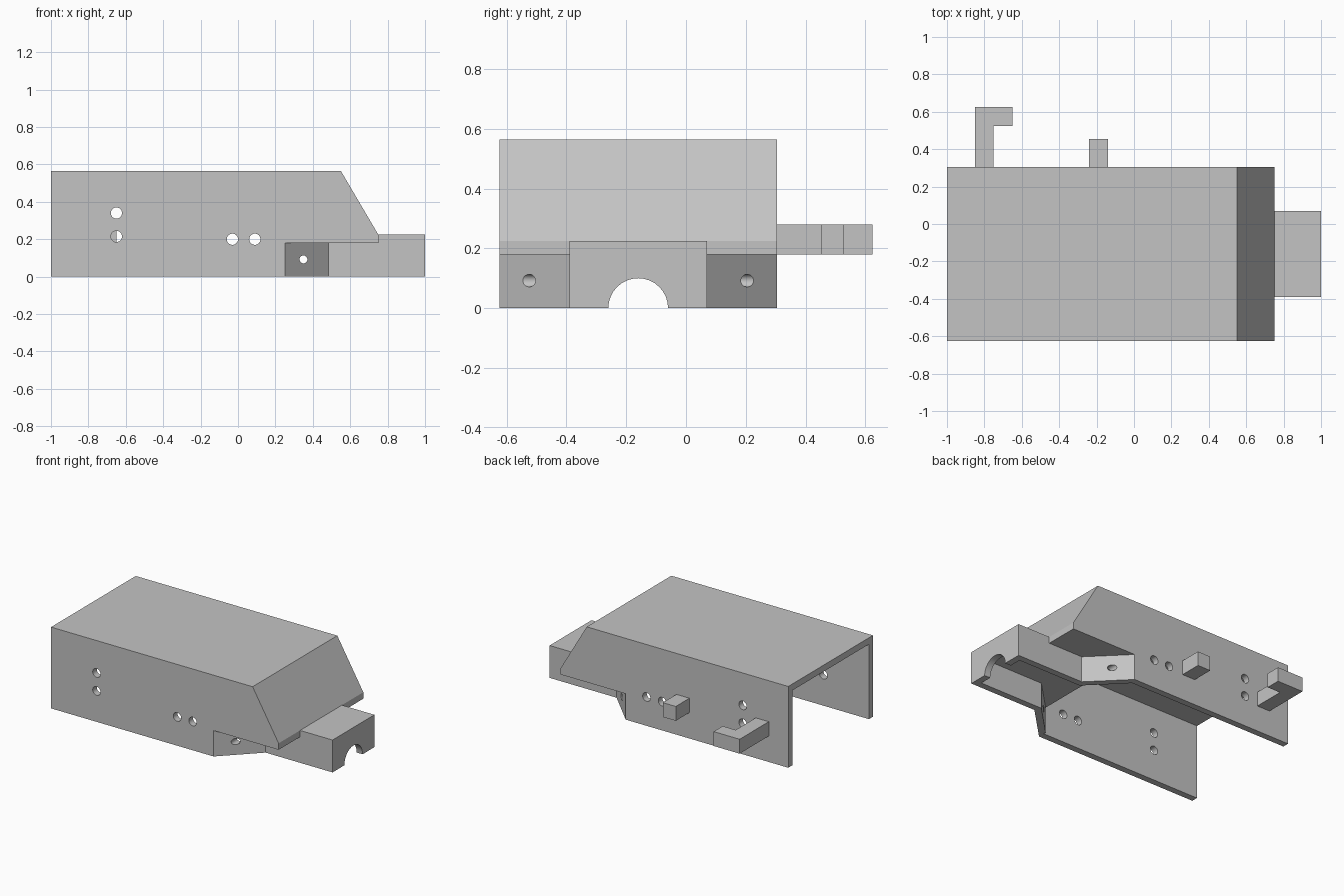
import bpy
from math import pi
from mathutils import Vector, Matrix

if "Cube" in bpy.data.objects:
    bpy.data.objects.remove(bpy.data.objects["Cube"], do_unlink=True)

grey = bpy.data.materials.new("plain grey")
grey.use_nodes = True
grey.diffuse_color = (0.55, 0.55, 0.55, 1)
for node in grey.node_tree.nodes:
    if node.type == 'BSDF_PRINCIPLED':
        node.inputs["Base Color"].default_value = grey.diffuse_color

LEFT, RIGHT = 0.305, -0.625      # back and front side walls, in y
MID = (LEFT + RIGHT) / 2
T = 0.045                        # sheet thickness
FLOOR = 0.18                     # underside of the overhang


def prism(name, outline, axis, lo, hi):
    """Extrude a 2D outline along y (points are x, z) or z (points are x, y)."""
    def place(p, h):
        return (p[0], h, p[1]) if axis == 'y' else (p[0], p[1], h)
    n = len(outline)
    verts = [place(p, h) for h in (lo, hi) for p in outline]
    faces = [list(range(n)), list(range(n, 2 * n))]
    faces += [[i, (i + 1) % n, n + (i + 1) % n, n + i] for i in range(n)]
    mesh = bpy.data.meshes.new(name)
    mesh.from_pydata(verts, [], faces)
    obj = bpy.data.objects.new(name, mesh)
    bpy.context.collection.objects.link(obj)
    mesh.materials.append(grey)
    bpy.context.view_layer.objects.active = obj
    bpy.ops.object.select_all(action='DESELECT')
    obj.select_set(True)
    bpy.ops.object.mode_set(mode='EDIT')
    bpy.ops.mesh.select_all(action='SELECT')
    bpy.ops.mesh.normals_make_consistent(inside=False)
    bpy.ops.object.mode_set(mode='OBJECT')
    return obj


def cylinder(radius, depth, centre, axis):
    rot = (pi / 2, 0, 0) if axis == 'y' else (0, pi / 2, 0)
    bpy.ops.mesh.primitive_cylinder_add(vertices=32, radius=radius, depth=depth,
                                        location=centre, rotation=rot)
    obj = bpy.context.object
    obj.data.materials.append(grey)
    return obj


def cut(target, cutter):
    cutter.hide_render = True
    mod = target.modifiers.new("cut", 'BOOLEAN')
    mod.operation, mod.solver, mod.object = 'DIFFERENCE', 'EXACT', cutter
    bpy.ops.object.select_all(action='DESELECT')
    bpy.context.view_layer.objects.active = target
    target.select_set(True)
    bpy.ops.object.modifier_apply(modifier=mod.name)
    bpy.data.objects.remove(cutter, do_unlink=True)


def smooth(obj):
    bpy.ops.object.select_all(action='DESELECT')
    bpy.context.view_layer.objects.active = obj
    obj.select_set(True)
    bpy.ops.object.shade_smooth_by_angle()


# Housing: folded shell, open below and at one end, with a sloped end
housing = prism("housing", [(-1, 0), (0.25, 0), (0.25, FLOOR), (0.75, FLOOR),
                            (0.75, FLOOR + T), (0.55, 0.565), (-1, 0.565)],
                'y', RIGHT, LEFT)
cut(housing, prism("hollow", [(-1.1, -0.1), (0.25, -0.1), (0.25, FLOOR + T),
                              (0.698, FLOOR + T), (0.524, 0.52), (-1.1, 0.52)],
                   'y', RIGHT + T, LEFT - T))
for x, z in [(-0.65, 0.34), (-0.65, 0.215), (-0.03, 0.2), (0.09, 0.2)]:
    cut(housing, cylinder(0.03, 2, (x, 0, z), 'y'))
smooth(housing)


# Nose: angled flaps leading to a hollow snout with an arched opening
def mirrored(half):
    return [(x, MID - w) for x, w in half] + [(x, MID + w) for x, w in reversed(half)]


nose = prism("nose", mirrored([(0.25, 0.465), (0.485, 0.23), (1, 0.23)]),
             'z', 0, FLOOR + T)
cut(nose, prism("nose_hollow", mirrored([(0.2, 0.451), (0.466, 0.185), (1 - T, 0.185)]),
                'z', -0.1, FLOOR))
cut(nose, cylinder(0.1, 0.2, (1, MID, 0), 'x'))
cut(nose, cylinder(0.021, 2, (0.35, 0, 0.092), 'y'))
smooth(nose)

# Hook and peg on the back wall
prism("hook", [(-0.85, LEFT), (-0.75, LEFT), (-0.75, 0.525), (-0.65, 0.525),
               (-0.65, 0.625), (-0.85, 0.625)], 'z', FLOOR, 0.28)
prism("peg", [(-0.24, LEFT), (-0.14, LEFT), (-0.14, 0.455), (-0.24, 0.455)],
      'z', FLOOR, 0.28)
